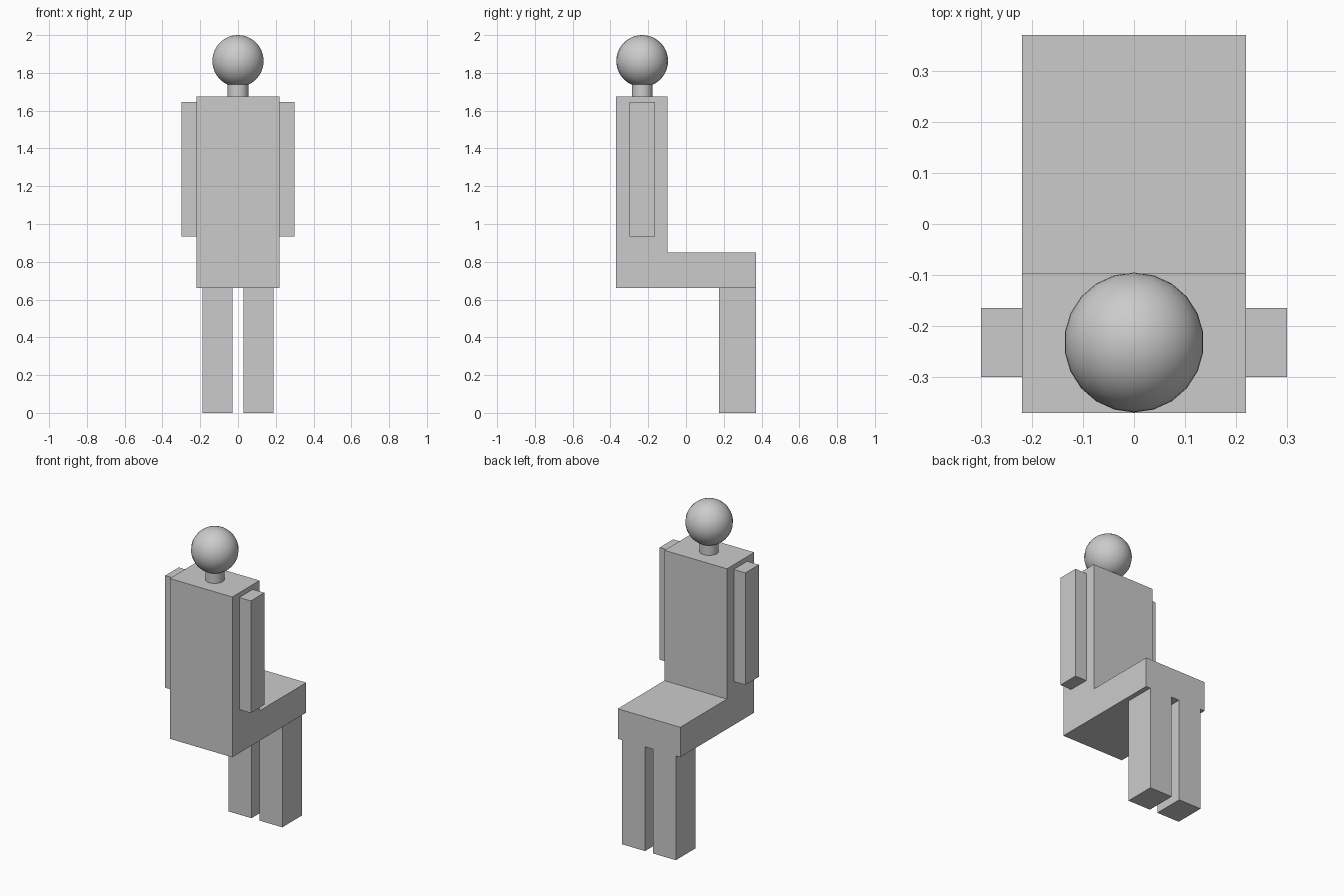
import bpy
import bmesh
from mathutils import Matrix, Vector

cube = bpy.data.objects.get("Cube")
if cube:
    bpy.data.objects.remove(cube, do_unlink=True)

# One plain grey for the whole figure
GREY = (0.6, 0.6, 0.6, 1)
grey = bpy.data.materials.new("plain grey")
grey.use_nodes = True
grey.diffuse_color = GREY
grey.node_tree.nodes["Principled BSDF"].inputs["Base Color"].default_value = GREY

HEAD_Y = -0.232


def finish(name, bm, smooth=False):
    bmesh.ops.recalc_face_normals(bm, faces=bm.faces[:])
    mesh = bpy.data.meshes.new(name)
    bm.to_mesh(mesh)
    bm.free()
    mesh.materials.append(grey)
    obj = bpy.data.objects.new(name, mesh)
    bpy.context.collection.objects.link(obj)
    if smooth:
        bpy.ops.object.select_all(action="DESELECT")
        obj.select_set(True)
        bpy.context.view_layer.objects.active = obj
        bpy.ops.object.shade_smooth_by_angle()
    return obj


def box(name, low, high):
    low, high = Vector(low), Vector(high)
    bm = bmesh.new()
    bmesh.ops.create_cube(bm, size=1, matrix=Matrix.Translation((low + high) / 2)
                          @ Matrix.Diagonal((high - low).to_4d()))
    return finish(name, bm)


# Torso and lap: one L-shaped side profile pushed across the width
profile = [(-0.37, 0.66), (0.37, 0.66), (0.37, 0.85),
           (-0.097, 0.85), (-0.097, 1.675), (-0.37, 1.675)]
HALF_WIDTH = 0.219
bm = bmesh.new()
side = bm.faces.new([bm.verts.new((-HALF_WIDTH, y, z)) for y, z in profile])
pushed = bmesh.ops.extrude_face_region(bm, geom=[side], use_keep_orig=True)
moved = [v for v in pushed["geom"] if isinstance(v, bmesh.types.BMVert)]
bmesh.ops.translate(bm, verts=moved, vec=(2 * HALF_WIDTH, 0, 0))
finish("torso_and_lap", bm)

# Arms and lower legs, on both sides
for label, s in (("left", 1), ("right", -1)):
    for part, x0, x1, y0, y1, z0, z1 in (
            ("arm", HALF_WIDTH, 0.3, -0.3, -0.165, 0.935, 1.645),
            ("leg", 0.028, 0.188, 0.175, 0.37, 0, 0.66)):
        xs = sorted((s * x0, s * x1))
        box(f"{label}_{part}", (xs[0], y0, z0), (xs[1], y1, z1))

# Neck
bm = bmesh.new()
bmesh.ops.create_cone(bm, cap_ends=True, segments=24, radius1=0.055, radius2=0.055,
                      depth=0.12, matrix=Matrix.Translation((0, HEAD_Y, 1.735)))
finish("neck", bm, smooth=True)

# Head
bm = bmesh.new()
bmesh.ops.create_uvsphere(bm, u_segments=22, v_segments=22, radius=0.137,
                          matrix=Matrix.Translation((0, HEAD_Y, 1.863)))
finish("head", bm, smooth=True)
